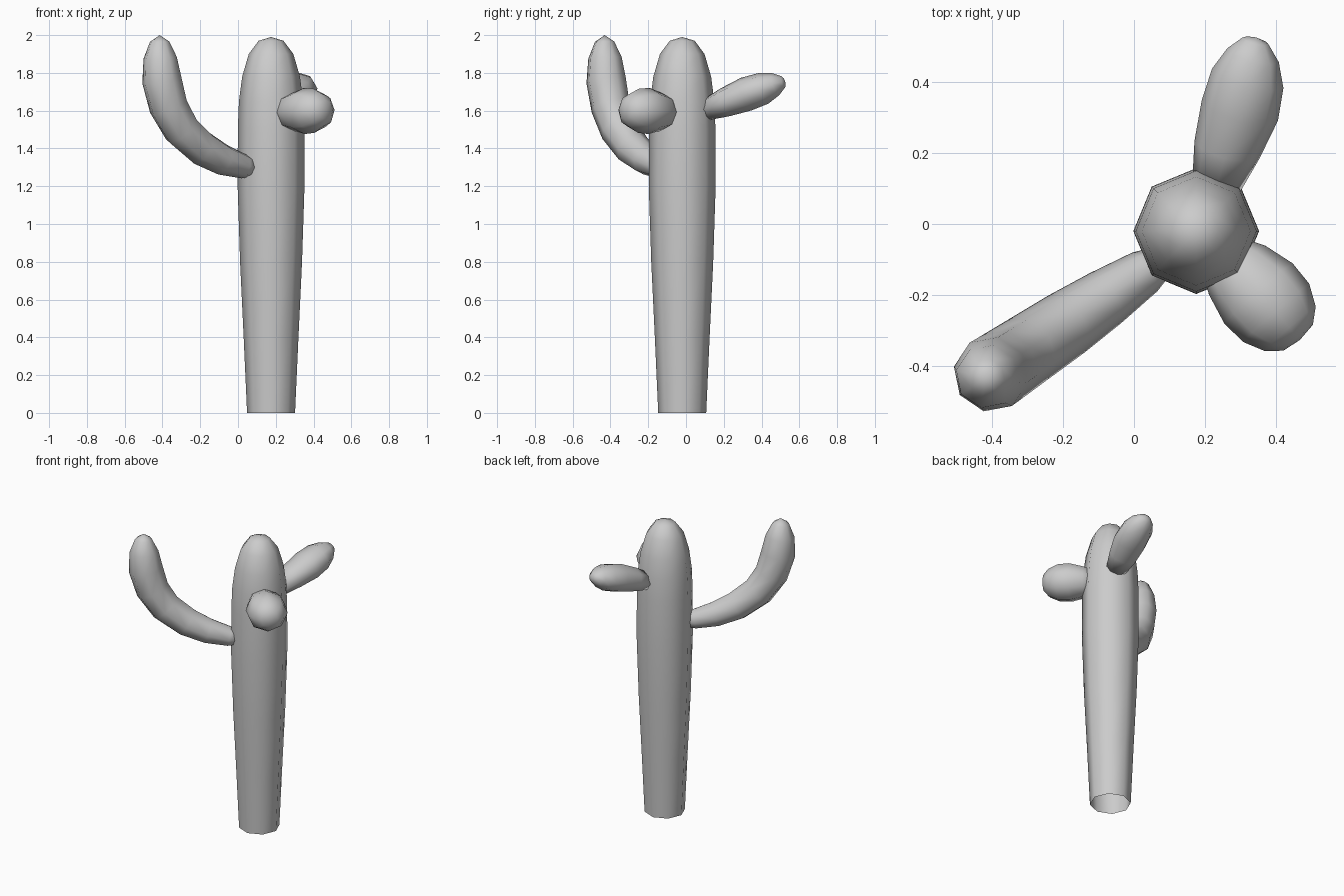
import bpy, bmesh, math
from mathutils import Vector

cube = bpy.data.objects.get("Cube")
if cube:
    bpy.data.objects.remove(cube, do_unlink=True)

SIDES = 8
GREY = (0.6, 0.6, 0.6, 1)
mat = bpy.data.materials.new("plain grey")
mat.use_nodes = True
mat.diffuse_color = GREY
mat.node_tree.nodes["Principled BSDF"].inputs["Base Color"].default_value = GREY


def tube(name, path, side, start_cap=None, flat=1.0):
    """Loft eight-sided rings along (x, y, z, radius) points; radius 0 makes a tip."""
    side = Vector(side).normalized()
    pts = [Vector(p[:3]) for p in path]
    bm = bmesh.new()
    rings = []
    for i, p in enumerate(path):
        if p[3] == 0:
            rings.append([bm.verts.new(pts[i])])
            continue
        along = pts[min(i + 1, len(pts) - 1)] - pts[max(i - 1, 0)]
        up = along.cross(side).normalized() * flat
        ring = []
        for k in range(SIDES):
            a = math.tau * k / SIDES
            ring.append(bm.verts.new(pts[i] + p[3] * (side * math.cos(a) + up * math.sin(a))))
        rings.append(ring)
    for lo, hi in zip(rings, rings[1:]):
        for k in range(SIDES):
            n = (k + 1) % SIDES
            if len(hi) == 1:
                bm.faces.new((lo[k], lo[n], hi[0]))
            else:
                bm.faces.new((lo[k], lo[n], hi[n], hi[k]))
    if start_cap:
        bm.faces.new(rings[0][::-1])
    bmesh.ops.recalc_face_normals(bm, faces=bm.faces)
    mesh = bpy.data.meshes.new(name)
    bm.to_mesh(mesh)
    bm.free()
    for f in mesh.polygons:
        f.use_smooth = True
    mesh.materials.append(mat)
    obj = bpy.data.objects.new(name, mesh)
    bpy.context.collection.objects.link(obj)
    return obj


# Trunk, open at the bottom, with a domed top
profile = [(0, .127), (.4, .145), (.8, .164), (1.2, .177), (1.5, .176),
           (1.65, .170), (1.78, .153), (1.9, .118), (1.97, .066), (1.99, 0)]
tube("trunk", [(.175, -.02, z, r) for z, r in profile], (1, 0, 0))

# Long arm that leaves the trunk sideways and bends upward
bend = [(.08, 1.295, .045), (.03, 1.305, .065), (-.08, 1.34, .083), (-.19, 1.40, .095),
        (-.30, 1.50, .101), (-.368, 1.62, .105), (-.403, 1.76, .107),
        (-.412, 1.88, .09), (-.415, 1.965, .052), (-.415, 2.0, 0)]
tube("long_arm", [(x, -.155 + .665 * x, z, r) for x, z, r in bend],
     (-.665, 1, 0), start_cap=True)

# Short stub arm at the front
tube("front_arm", [(.25, -.09, 1.59, .075), (.29, -.13, 1.593, .105),
                   (.35, -.195, 1.598, .128), (.40, -.25, 1.60, .124),
                   (.44, -.295, 1.603, .095), (.462, -.32, 1.605, .055),
                   (.467, -.326, 1.605, 0)],
     (.75, .66, 0), start_cap=True, flat=.95)

# Short rising arm at the back
tube("back_arm", [(.232, .11, 1.605, .07), (.262, .21, 1.645, .095),
                  (.298, .32, 1.688, .111), (.32, .41, 1.718, .104),
                  (.335, .475, 1.74, .075), (.342, .515, 1.752, .038),
                  (.344, .525, 1.755, 0)],
     (1, -.27, 0), start_cap=True, flat=.82)
